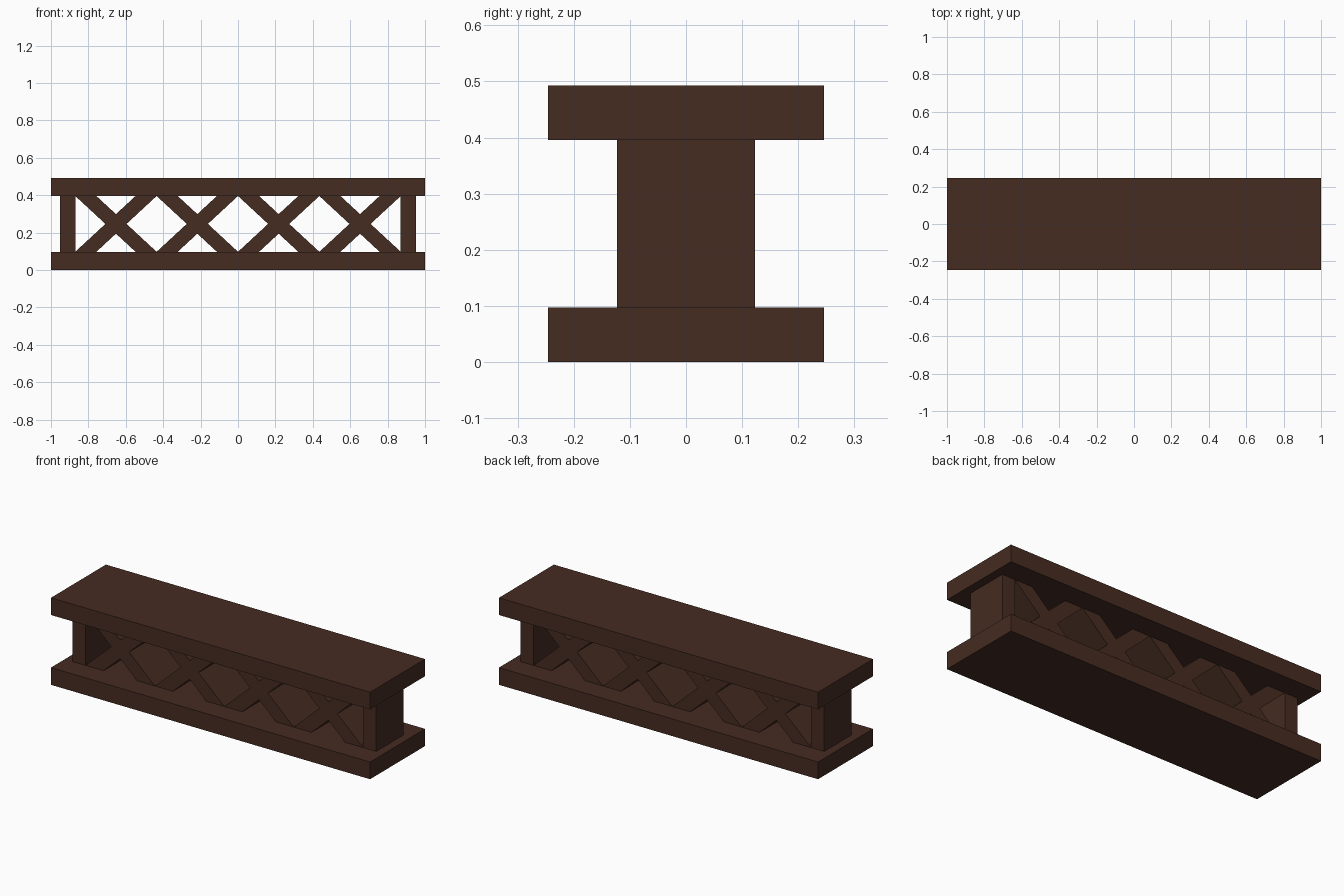
import bpy, bmesh
from mathutils import Vector

if "Cube" in bpy.data.objects:
    bpy.data.objects.remove(bpy.data.objects["Cube"])

brown = bpy.data.materials.new("dark brown")
brown.diffuse_color = (0.061, 0.025, 0.016, 1)
brown.use_nodes = True
brown.node_tree.nodes["Principled BSDF"].inputs["Base Color"].default_value = brown.diffuse_color

HALF_H = 0.149      # half height of the open web
MID_Z = 0.2465      # mid height of the beam
WEB_Y = 0.123       # half depth of the web
INNER_X = 0.87      # inner face of the end posts


def extrude_profile(name, points, half_depth, location):
    """Extrude an x-z outline along y, centred on y = 0."""
    bm = bmesh.new()
    face = bm.faces.new([bm.verts.new((x, -half_depth, z)) for x, z in points])
    out = bmesh.ops.extrude_face_region(bm, geom=[face], use_keep_orig=True)
    verts = [g for g in out["geom"] if isinstance(g, bmesh.types.BMVert)]
    bmesh.ops.translate(bm, verts=verts, vec=Vector((0, 2 * half_depth, 0)))
    bmesh.ops.recalc_face_normals(bm, faces=bm.faces[:])
    mesh = bpy.data.meshes.new(name)
    bm.to_mesh(mesh)
    bm.free()
    mesh.materials.append(brown)
    obj = bpy.data.objects.new(name, mesh)
    obj.location = location
    bpy.context.collection.objects.link(obj)
    return obj


def box(name, hx, hy, hz, location):
    return extrude_profile(name, [(-hx, -hz), (hx, -hz), (hx, hz), (-hx, hz)], hy, location)


# Flanges
box("bottom_flange", 1, 0.246, 0.04875, (0, 0, 0.04875))
box("top_flange", 1, 0.246, 0.04875, (0, 0, 2 * MID_Z - 0.04875))

# End posts
for side, label in ((-1, "left"), (1, "right")):
    box(label + "_end_post", 0.041, WEB_Y, HALF_H, (side * (INNER_X + 0.041), 0, MID_Z))

# Four X-shaped braces
h, k, w = INNER_X / 4, HALF_H, 0.113
a = k - (h - w) * 2 * k / (2 * h - w)
cross = [(-h, -k), (-h + w, -k), (0, -a), (h - w, -k), (h, -k), (w / 2, 0)]
cross += [(-x, -z) for x, z in cross]
for i in range(4):
    extrude_profile(f"cross_brace_{i + 1}", cross, WEB_Y, (-INNER_X + h * (2 * i + 1), 0, MID_Z))
